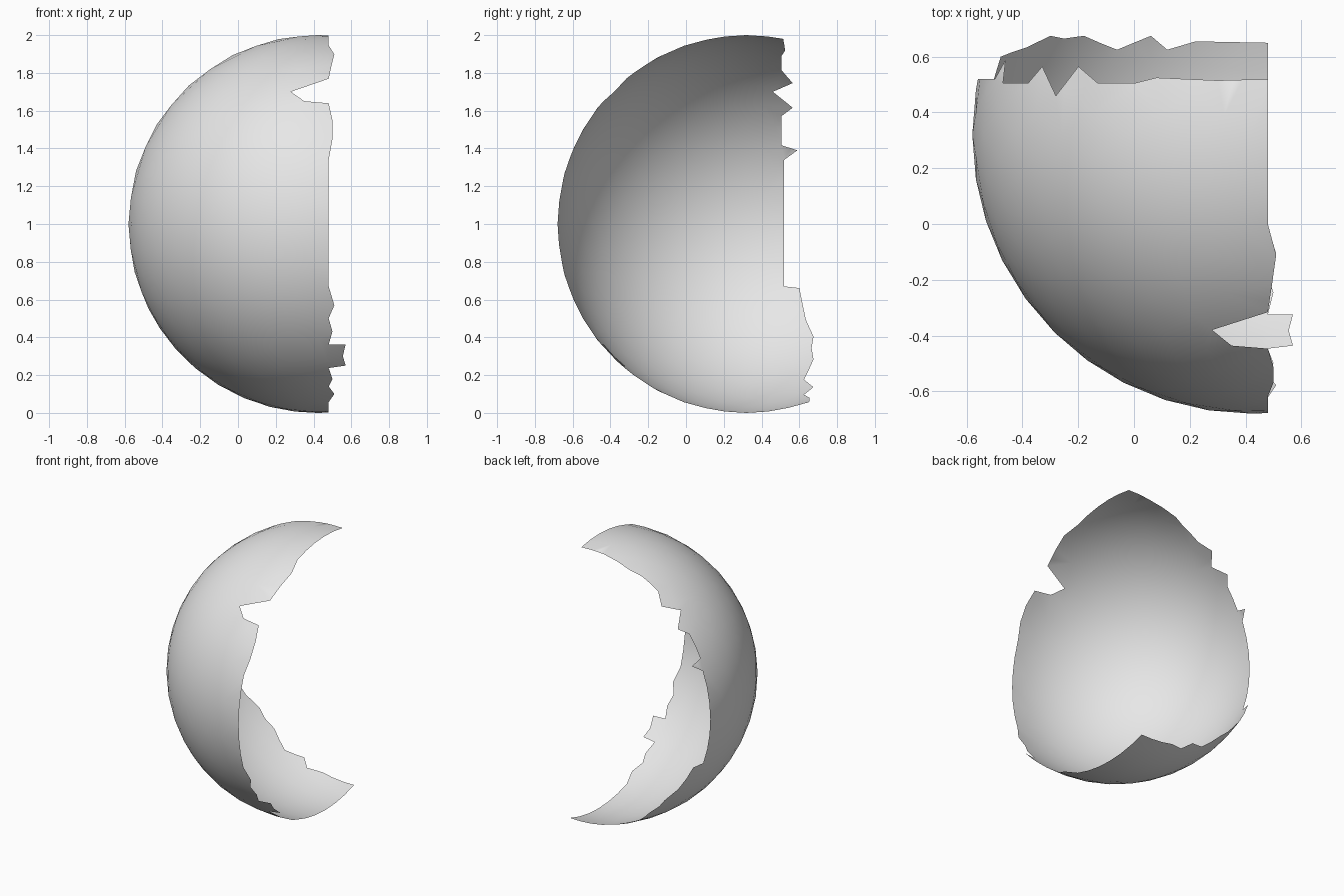
import bpy, bmesh, math
from mathutils import Vector
from mathutils.geometry import delaunay_2d_cdt

if "Cube" in bpy.data.objects:
    bpy.data.objects.remove(bpy.data.objects["Cube"], do_unlink=True)

CENTRE = Vector((0.42, 0.32, 1.0))   # centre of the unit sphere the shard belongs to

# Ragged rims: (angle down from the top in degrees, offset from the sphere's centre plane)
FRONT_RIM = [(-11.5, .06), (18.7, .06), (25.6, .09), (39.6, .06), (45, -.14), (49.3, -.07),
             (50.2, .06), (56.6, .08), (63.2, .08), (70.1, .06), (109.3, .06), (115.6, .09),
             (120, .06), (124.8, .08), (129.8, .06), (130.1, .15), (134.9, .135), (139.3, .15),
             (139.8, .06), (145.4, .08), (149.5, .06), (154.6, .09), (161, .06), (199.3, .06)]
BACK_RIM = [(-3.5, .2), (7, .195), (20.3, .205), (25.3, .185), (34, .185), (39.7, .245),
            (45, .14), (50.6, .245), (54.5, .185), (64.9, .185), (66.1, .27), (69.7, .2),
            (109.7, .2), (110.7, .28), (122.4, .315), (129.6, .355), (134.4, .345),
            (140.1, .355), (149.7, .305), (157.4, .355), (161.6, .305), (167.8, .335),
            (183.6, .33)]


def densify(rim, step=7.5):
    """Add points along long stretches so the rim follows the sphere."""
    out = []
    for (a0, o0), (a1, o1) in zip(rim, rim[1:]):
        n = max(1, math.ceil((a1 - a0) / step))
        out += [(a0 + (a1 - a0) * i / n, o0 + (o1 - o0) * i / n) for i in range(n)]
    return out + [rim[-1]]


def front_point(angle, off):
    r, a = math.sqrt(1 - off * off), math.radians(angle)
    return Vector((off, -r * math.sin(a), r * math.cos(a)))


def back_point(angle, off):
    r, a = math.sqrt(1 - off * off), math.radians(angle)
    return Vector((-r * math.sin(a), off, r * math.cos(a)))


# Flat chart of the sphere (stereographic), centred on the middle of the shard
AXIS = Vector((-1, -1, 0)).normalized()
SIDE = Vector((1, -1, 0)).normalized()
UP = Vector((0, 0, 1))


def to_chart(p):
    return Vector((p.dot(SIDE), p.dot(UP))) / (1 + p.dot(AXIS))


def from_chart(q):
    s = q.length_squared
    return (SIDE * 2 * q.x + UP * 2 * q.y + AXIS * (1 - s)) / (1 + s)


# Outline: down the front rim, back up the rear rim (the tips are shared)
outline = [front_point(*p) for p in densify(FRONT_RIM)]
outline += [back_point(*p) for p in reversed(densify(BACK_RIM)[1:-1])]
n = len(outline)

# Evenly spread interior points
ball = bmesh.new()
bmesh.ops.create_icosphere(ball, subdivisions=4, radius=1)
interior = [v.co.normalized() for v in ball.verts if v.co.dot(AXIS) > -0.5]
ball.free()

points = [to_chart(p) for p in outline + interior]
edges = [(i, (i + 1) % n) for i in range(n)]
flat, _, tris, *_ = delaunay_2d_cdt(points, edges, [list(range(n))], 1, 1e-5)

# Wrap the triangulated chart back onto the sphere
bm = bmesh.new()
verts = [bm.verts.new(from_chart(q) + CENTRE) for q in flat]
for t in tris:
    bm.faces.new([verts[i] for i in t])
bmesh.ops.delete(bm, geom=[v for v in bm.verts if not v.link_faces], context='VERTS')
bm.normal_update()
for f in bm.faces:
    if f.normal.dot(f.calc_center_median() - CENTRE) < 0:
        f.normal_flip()
    f.smooth = True

mesh = bpy.data.meshes.new("shell_shard")
bm.to_mesh(mesh)
bm.free()
shard = bpy.data.objects.new("shell_shard", mesh)
bpy.context.collection.objects.link(shard)

# Plain grey shell
grey = bpy.data.materials.new("light_grey")
grey.use_nodes = True
colour = (0.8, 0.8, 0.8, 1)
grey.diffuse_color = colour
grey.node_tree.nodes["Principled BSDF"].inputs["Base Color"].default_value = colour
mesh.materials.append(grey)
